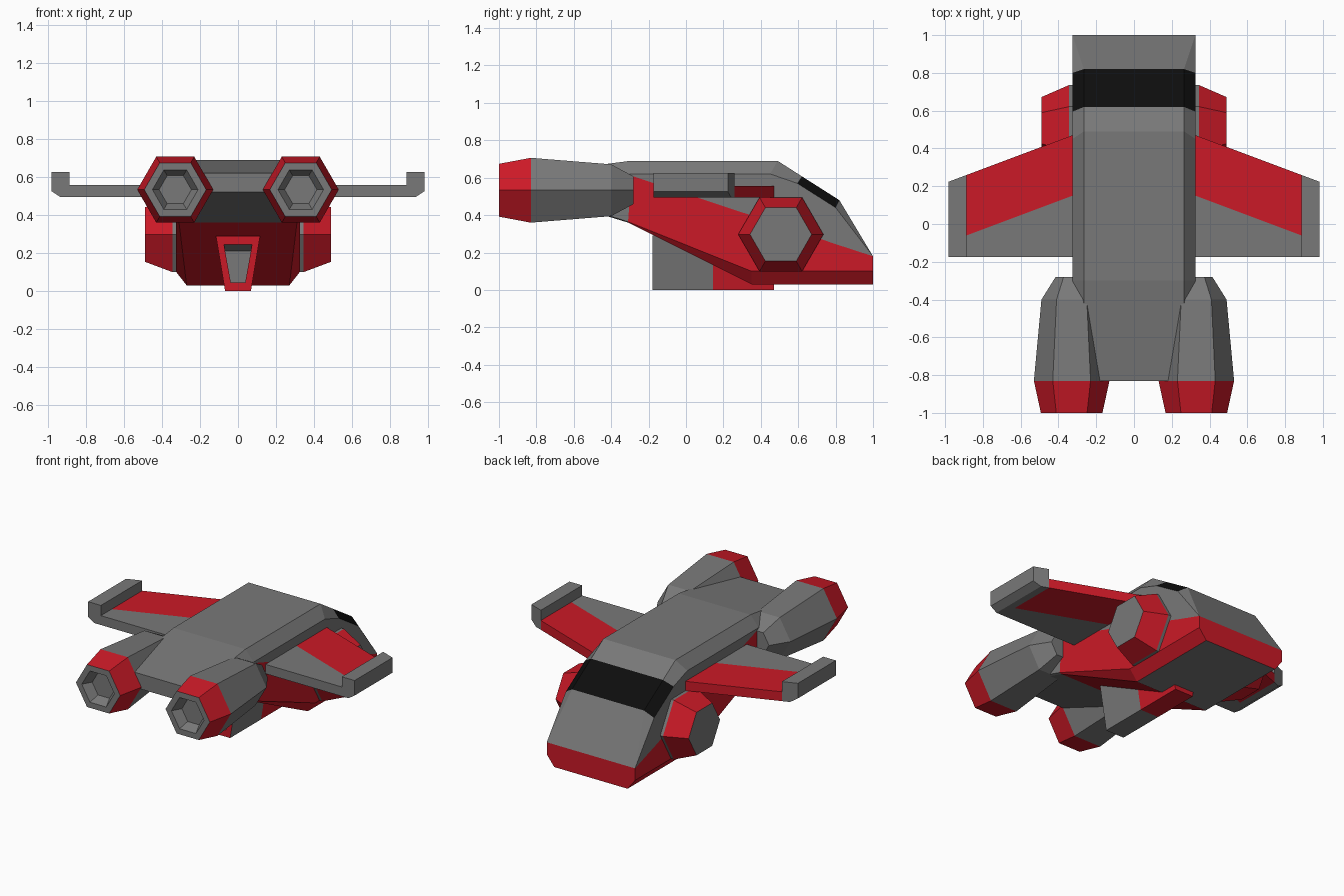
import bpy, bmesh
from math import cos, sin, pi

if "Cube" in bpy.data.objects:
    bpy.data.objects.remove(bpy.data.objects["Cube"])


def material(name, rgb):
    m = bpy.data.materials.new(name)
    m.diffuse_color = (*rgb, 1)
    m.use_nodes = True
    m.node_tree.nodes["Principled BSDF"].inputs["Base Color"].default_value = m.diffuse_color
    return m


GREY, RED, BLACK = 0, 1, 2
MATS = [material("grey_paint", (0.19, 0.19, 0.19)),
        material("red_paint", (0.6, 0.01, 0.02)),
        material("dark_glass", (0.004, 0.004, 0.004))]


def loft(name, rings, colour, start=GREY, end=GREY, mirror=False, panels=None):
    """Skin a list of closed rings; colour(band, edge) picks each face's paint."""
    bm = bmesh.new()
    vs = [[bm.verts.new(p) for p in r] for r in rings]
    n = len(rings[0])
    bands = {}
    for i in range(len(vs) - 1):
        for j in range(n):
            k = (j + 1) % n
            f = bm.faces.new((vs[i][j], vs[i][k], vs[i + 1][k], vs[i + 1][j]))
            f.material_index = colour(i, j)
            bands.setdefault(i, []).append(f)
    bm.faces.new(vs[0][::-1]).material_index = start
    bm.faces.new(vs[-1]).material_index = end
    if panels is not None:
        bmesh.ops.inset_individual(bm, faces=bands[panels], thickness=0.02)
        for f in bands[panels]:
            f.material_index = RED
    bmesh.ops.remove_doubles(bm, verts=bm.verts[:], dist=1e-4)
    bmesh.ops.recalc_face_normals(bm, faces=bm.faces[:])
    me = bpy.data.meshes.new(name)
    bm.to_mesh(me)
    bm.free()
    for m in MATS:
        me.materials.append(m)
    ob = bpy.data.objects.new(name, me)
    bpy.context.collection.objects.link(ob)
    if mirror:
        ob.modifiers.new("Mirror", 'MIRROR').use_mirror_merge = False
    return ob


def hexagon(r):
    return [(r * cos(k * pi / 3), r * sin(k * pi / 3)) for k in range(6)]


# Hull: long edge lines as (y, z), from tail to nose
W, N = 0.325, 0.265
bottom = [(-.83, .52), (-.31, .36), (.35, .03), (.6, .03), (.8, .03), (1, .03)]
chine = [(-.83, .53), (-.31, .365), (.35, .1), (.6, .1), (.8, .1), (1, .1)]
stripe = [(-.83, .54), (-.29, .61), (.45, .365), (.595, .315), (.8, .245), (1, .18)]
shoulder = [(-.83, .55), (-.3, .62), (.45, .62), (.595, .57), (.8, .44), (1, .18)]
top = [(-.83, .62), (-.3, .69), (.49, .69), (.62, .607), (.82, .48), (1, .18)]
rings = []
for i in range(6):
    half = [(.31 if i < 2 else .27, *bottom[i]), (W, *chine[i]), (W, *stripe[i]),
            (W, *shoulder[i]), (W if i == 5 else N, *top[i])]
    rings.append(half + [(-x, y, z) for x, y, z in reversed(half)])


def hull_colour(i, j):
    if j == 9:
        return RED if i == 1 else GREY
    k = min(j, 8 - j)
    if k < 2:
        return RED if i > 0 else GREY
    return BLACK if k > 2 and i == 3 else GREY


loft("hull", rings, hull_colour, end=RED)

# Engines: tapered hexagonal pods with a recessed nozzle
profile = [(-.94, .085), (-1, .12), (-1, .163), (-.83, .2), (-.4, .16), (-.28, .085)]
loft("engine", [[(.33 + x, y, .533 + z) for x, z in hexagon(r)] for y, r in profile],
     lambda i, j: RED if i == 2 else GREY, mirror=True)

# Side pods: hexagonal drums with red inset panels
loft("side_pod", [[(x, .507 + y, .297 + z) for y, z in hexagon(r)]
                  for x, r in ((.3, .228), (.345, .228), (.49, .165))],
     lambda i, j: GREY, mirror=True, panels=1)


# Wings: red leading part, grey trailing part, raised tips
def lead(x):
    return .47 - .375 * (x - .325)


blade = [(.3, .495), (.887, .495), (.887, .557), (.3, .557)]
loft("wing", [[(x, -.175, z) for x, z in blade],
              [(x, lead(x) - .32, z) for x, z in blade],
              [(x, lead(x), z) for x, z in blade]],
     lambda i, j: RED if i else GREY, end=RED, mirror=True)
tip = [(.887, .495), (.935, .495), (.981, .525), (.981, .625), (.887, .625)]
loft("wing_tip", [[(x, -.175, z) for x, z in tip], [(x, lead(x), z) for x, z in tip]],
     lambda i, j: GREY, mirror=True)


# Belly fin: tapered block with a red-rimmed recess at the engine end
def fin_ring(y, z0, w0, z1, w1):
    return [(-w0, y, z0), (w0, y, z0), (w1, y, z1), (-w1, y, z1)]


loft("belly_fin", [fin_ring(-.12, .045, .038, .21, .068),
                   fin_ring(-.18, .045, .038, .245, .074),
                   fin_ring(-.18, 0, .068, .29, .116),
                   fin_ring(.145, 0, .068, .29, .116),
                   fin_ring(.47, 0, .068, .29, .116)],
     lambda i, j: RED if i in (1, 3) else GREY, end=RED)
